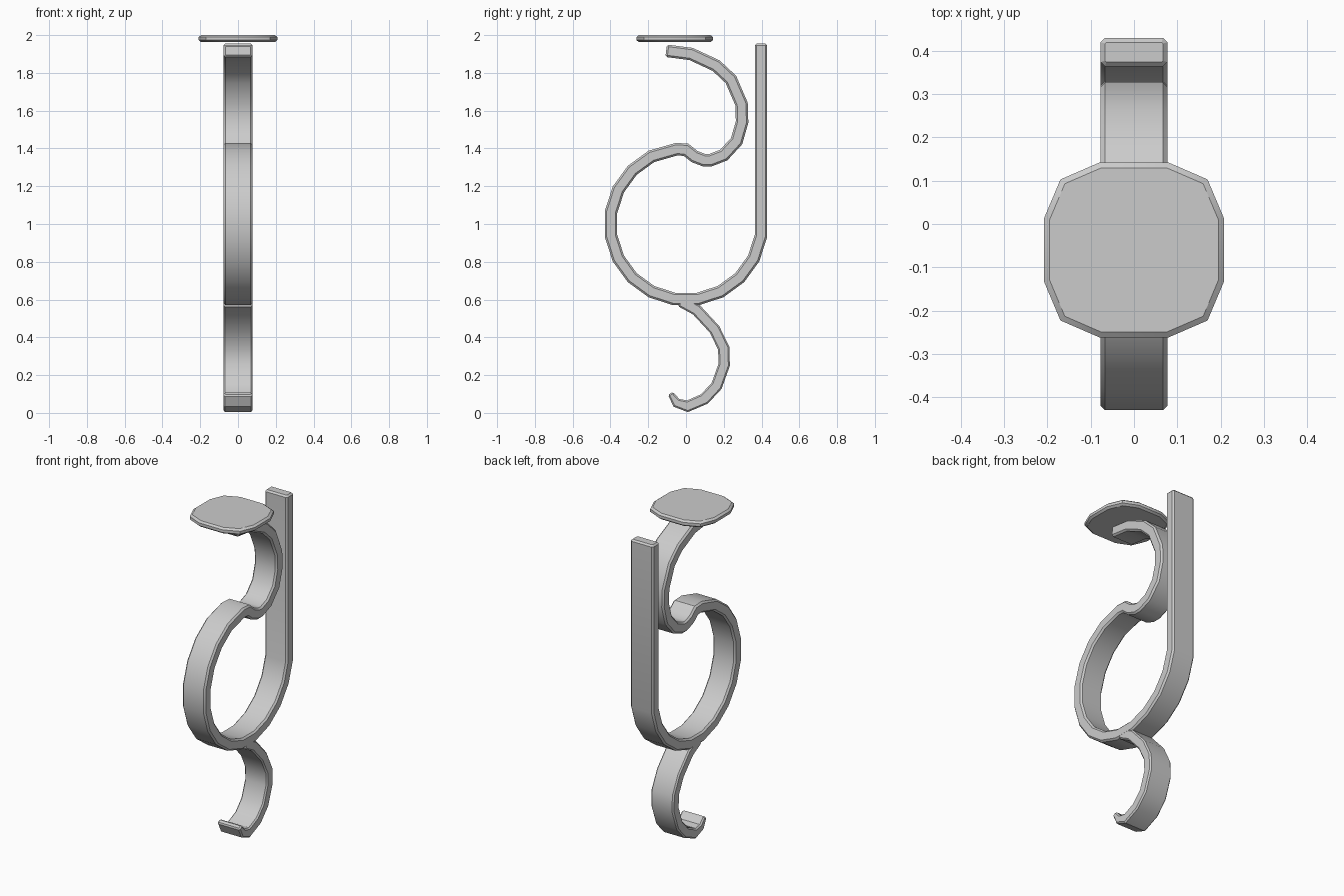
import bpy, bmesh, math
from mathutils import Vector

if "Cube" in bpy.data.objects:
    bpy.data.objects.remove(bpy.data.objects["Cube"])


def finish(bm, name):
    bmesh.ops.recalc_face_normals(bm, faces=bm.faces)
    mesh = bpy.data.meshes.new(name)
    bm.to_mesh(mesh)
    bm.free()
    ob = bpy.data.objects.new(name, mesh)
    bpy.context.collection.objects.link(ob)
    bpy.ops.object.select_all(action='DESELECT')
    ob.select_set(True)
    bpy.context.view_layer.objects.active = ob
    bpy.ops.object.shade_smooth_by_angle(angle=math.radians(30))
    return ob


def ribbon(name, path, half_t, w=0.077, c=0.01):
    """Sweep a chamfered rectangle along a (y, z) path with mitred corners."""
    pts = [Vector(p) for p in path]
    n = len(pts)
    dirs = [(pts[i + 1] - pts[i]).normalized() for i in range(n - 1)]
    bm = bmesh.new()
    rings = []

    def section(p, normal, t, w, c):
        prof = [(w - c, t), (w, t - c), (w, c - t), (w - c, -t),
                (c - w, -t), (-w, c - t), (-w, t - c), (c - w, t)]
        rings.append([bm.verts.new((x, p.x + normal.x * o, p.y + normal.y * o))
                      for x, o in prof])

    for i, p in enumerate(pts):
        a, b = dirs[max(i - 1, 0)], dirs[min(i, n - 2)]
        d = (a + b).normalized()
        normal = Vector((-d.y, d.x)) / d.dot(a)
        t = half_t[i]
        if i == 0:
            section(p, normal, t - c, w - c, c * 0.3)
            section(p + d * c, normal, t, w, c)
        elif i == n - 1:
            section(p - d * c, normal, t, w, c)
            section(p, normal, t - c, w - c, c * 0.3)
        else:
            section(p, normal, t, w, c)
    for r, s in zip(rings, rings[1:]):
        for k in range(8):
            j = (k + 1) % 8
            bm.faces.new((r[k], r[j], s[j], s[k]))
    bm.faces.new(rings[0])
    bm.faces.new(rings[-1])
    return finish(bm, name)


# Main strap: upright bar, 20-sided ring, then the upper hook
ring = [(0.402 * math.cos(math.radians(a)), 1 + 0.402 * math.sin(math.radians(a)))
        for a in range(351, 98, -18)]
upper = [(0.0, 1.393), (0.045, 1.357), (0.095, 1.338), (0.13, 1.338), (0.2, 1.365),
         (0.268, 1.439), (0.297, 1.54), (0.294, 1.635), (0.238, 1.765),
         (0.16, 1.838), (0.027, 1.9), (-0.105, 1.917)]
path = [(0.397, 1.955)] + ring[:-1] + [(-0.05, 1.396)] + upper
ribbon("main_strap", path, [0.033] * len(path))

# Lower hook, tapering to its tip
lower = [(-0.03, 0.592), (0.056, 0.545), (0.151, 0.442), (0.2, 0.342), (0.202, 0.254),
         (0.162, 0.143), (0.098, 0.074), (0.008, 0.035), (-0.05, 0.053), (-0.083, 0.103)]
ribbon("lower_hook", lower,
       [0.03, 0.03, 0.03, 0.03, 0.03, 0.03, 0.03, 0.029, 0.024, 0.016], w=0.0765, c=0.008)

# Twelve-sided cap plate above the upper hook
quarter = [(0.208, 0.073), (0.17, 0.163), (0.08, 0.202)]
outline = (quarter + [(-x, y) for x, y in reversed(quarter)]
           + [(-x, -y) for x, y in quarter] + [(x, -y) for x, y in reversed(quarter)])
bm = bmesh.new()
levels = [[bm.verts.new((x * s, y * s - 0.06, z)) for x, y in outline]
          for s, z in ((0.94, 1.963), (1, 1.973), (1, 1.99), (0.94, 2.0))]
for r, s in zip(levels, levels[1:]):
    for k in range(12):
        j = (k + 1) % 12
        bm.faces.new((r[k], r[j], s[j], s[k]))
bm.faces.new(levels[0])
bm.faces.new(levels[-1])
finish(bm, "cap_plate")
